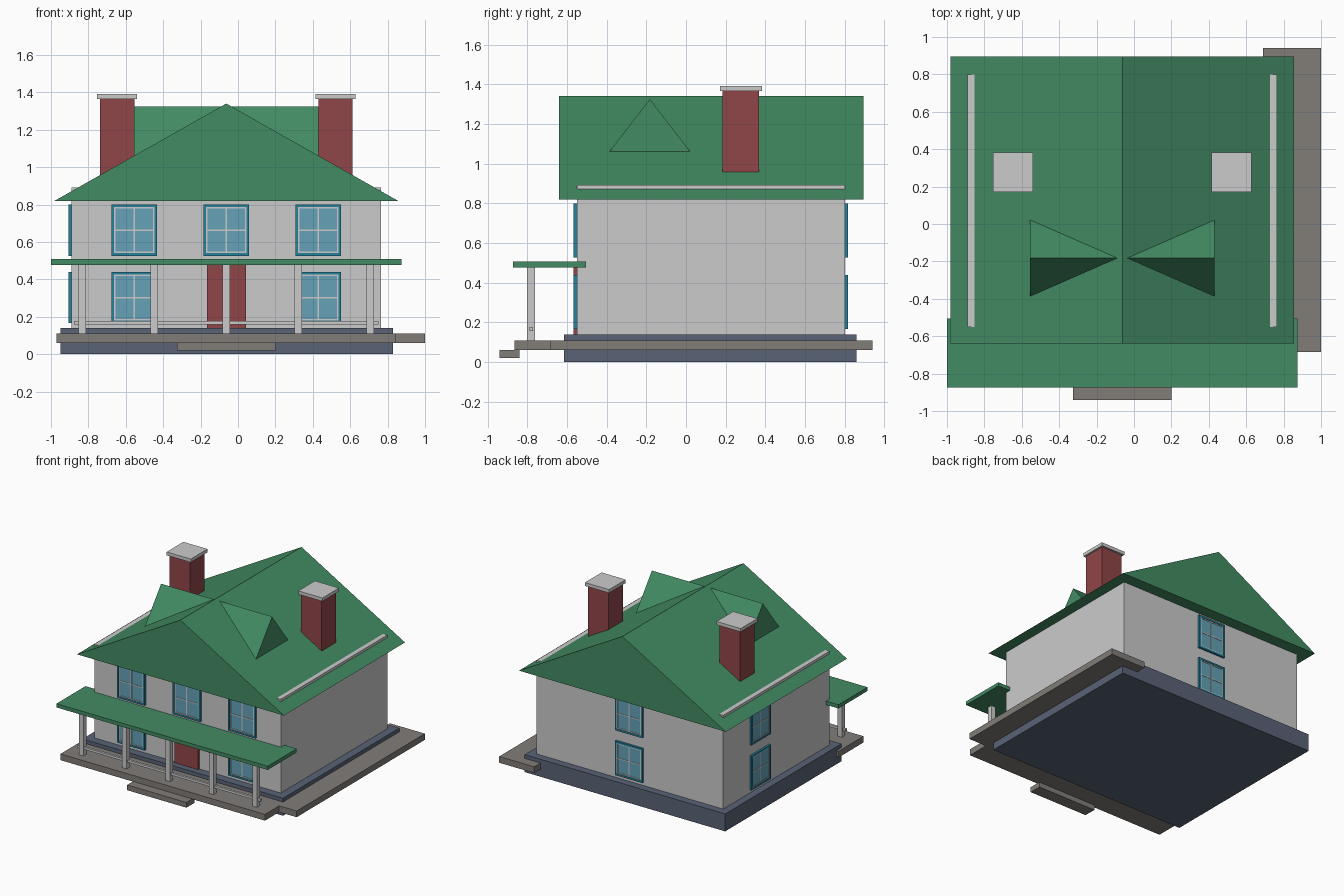
import bpy, bmesh

if "Cube" in bpy.data.objects:
    bpy.data.objects.remove(bpy.data.objects["Cube"])

CX = -0.0625  # centre line of the house


def material(name, rgb):
    m = bpy.data.materials.new(name)
    m.diffuse_color = (*rgb, 1)
    m.use_nodes = True
    m.node_tree.nodes["Principled BSDF"].inputs["Base Color"].default_value = m.diffuse_color
    return m


GREEN = material("green_roofing", (0.055, 0.26, 0.125))
RED = material("red_brick", (0.28, 0.06, 0.065))
GLASS = material("glass", (0.13, 0.36, 0.48))
TEAL = material("teal_frame", (0.017, 0.22, 0.33))
SLATE = material("slate", (0.10, 0.125, 0.18))
DECK = material("decking", (0.22, 0.205, 0.19))


def finish(name, bm, mat):
    bmesh.ops.recalc_face_normals(bm, faces=bm.faces[:])
    me = bpy.data.meshes.new(name)
    bm.to_mesh(me)
    bm.free()
    if mat:
        me.materials.append(mat)
    ob = bpy.data.objects.new(name, me)
    bpy.context.collection.objects.link(ob)
    return ob


def box(name, x, y, z, mat=None):
    bm = bmesh.new()
    bmesh.ops.create_cube(bm, size=1)
    for v in bm.verts:
        v.co = [a + (b - a) * (c + 0.5) for (a, b), c in zip((x, y, z), v.co)]
    return finish(name, bm, mat)


def prism(name, profile, direction, mat):
    bm = bmesh.new()
    face = bm.faces.new([bm.verts.new(p) for p in profile])
    ext = bmesh.ops.extrude_face_region(bm, geom=[face], use_keep_orig=True)
    moved = [g for g in ext["geom"] if isinstance(g, bmesh.types.BMVert)]
    bmesh.ops.translate(bm, verts=moved, vec=direction)
    return finish(name, bm, mat)


def window(name, wall, along, z):
    """Framed four-pane window; wall is 'front', 'back' or 'left'."""
    base, sign = {"front": (-0.55, -1), "back": (0.80, 1), "left": (-0.89, -1)}[wall]

    def part(suffix, u, w, out, mat):
        n = sorted((base, base + sign * out))
        u, w = (along + u[0], along + u[1]), (z + w[0], z + w[1])
        x, y = (n, u) if wall == "left" else (u, n)
        box(name + suffix, x, y, w, mat)

    hw, hh, t = 0.122, 0.137, 0.014
    for s in (-1, 1):
        part("_stile", sorted((s * hw, s * (hw - t))), (-hh, hh), 0.017, TEAL)
        part("_frame_rail", (-hw + t, hw - t), sorted((s * hh, s * (hh - t))), 0.017, TEAL)
    hw, hh, b = hw - t, hh - t, 0.004
    part("_glass", (-hw, hw), (-hh, hh), 0.010, GLASS)
    for s in (-1, 0, 1):
        cu, cz = s * (hw - b), s * (hh - b)
        part("_mullion", (cu - b, cu + b), (-hh, hh), 0.013, None)
        part("_muntin", (-hw, hw), (cz - b, cz + b), 0.013, None)


# Foundation, walls (their tops break through the roof) and decks
box("foundation", (-0.95, 0.83), (-0.615, 0.86), (0, 0.14), SLATE)
box("walls", (-0.89, 0.765), (-0.55, 0.80), (0.14, 0.892))
box("porch_deck", (-0.97, 0.845), (-0.865, -0.55), (0.06, 0.11), DECK)
box("side_deck", (0.69, 1.0), (-0.685, 0.94), (0.06, 0.11), DECK)
box("porch_step", (-0.325, 0.20), (-0.94, -0.84), (0.02, 0.062), DECK)

# Main gable roof and cross-gable forming the two dormers
prism("main_roof", [(CX - 0.918, -0.64, 0.82), (CX + 0.918, -0.64, 0.82), (CX, -0.64, 1.34)],
      (0, 1.535, 0), GREEN)
prism("dormer_roof", [(CX - 0.4925, -0.387, 1.06), (CX - 0.4925, 0.022, 1.06), (CX - 0.4925, -0.182, 1.325)],
      (0.985, 0, 0), GREEN)

# Chimneys with caps
for side, s in (("left", -1), ("right", 1)):
    c = CX + s * 0.584
    box(side + "_chimney", (c - 0.092, c + 0.092), (0.185, 0.368), (0.93, 1.365), RED)
    box(side + "_chimney_cap", (c - 0.107, c + 0.107), (0.172, 0.383), (1.365, 1.392))

# Porch roof, columns and rail
box("porch_roof", (-1.0, 0.875), (-0.873, -0.505), (0.478, 0.508), GREEN)
for i in range(5):
    c = CX + (i - 2) * 0.385
    box("porch_column", (c - 0.02, c + 0.02), (-0.80, -0.76), (0.11, 0.48))
box("porch_rail", (-0.877, 0.752), (-0.789, -0.771), (0.158, 0.177))

# Front door
box("front_door", (-0.167, 0.042), (-0.566, -0.55), (0.14, 0.49), RED)

# Windows on front, back and left walls
LOW, HIGH = 0.303, 0.663
for i in (-1, 0, 1):
    window("front_upper_window", "front", CX + i * 0.492, HIGH)
    if i:
        window("front_lower_window", "front", CX + i * 0.492, LOW)
for z in (LOW, HIGH):
    window("back_window", "back", CX, z)
    window("left_window", "left", 0.34, z)
